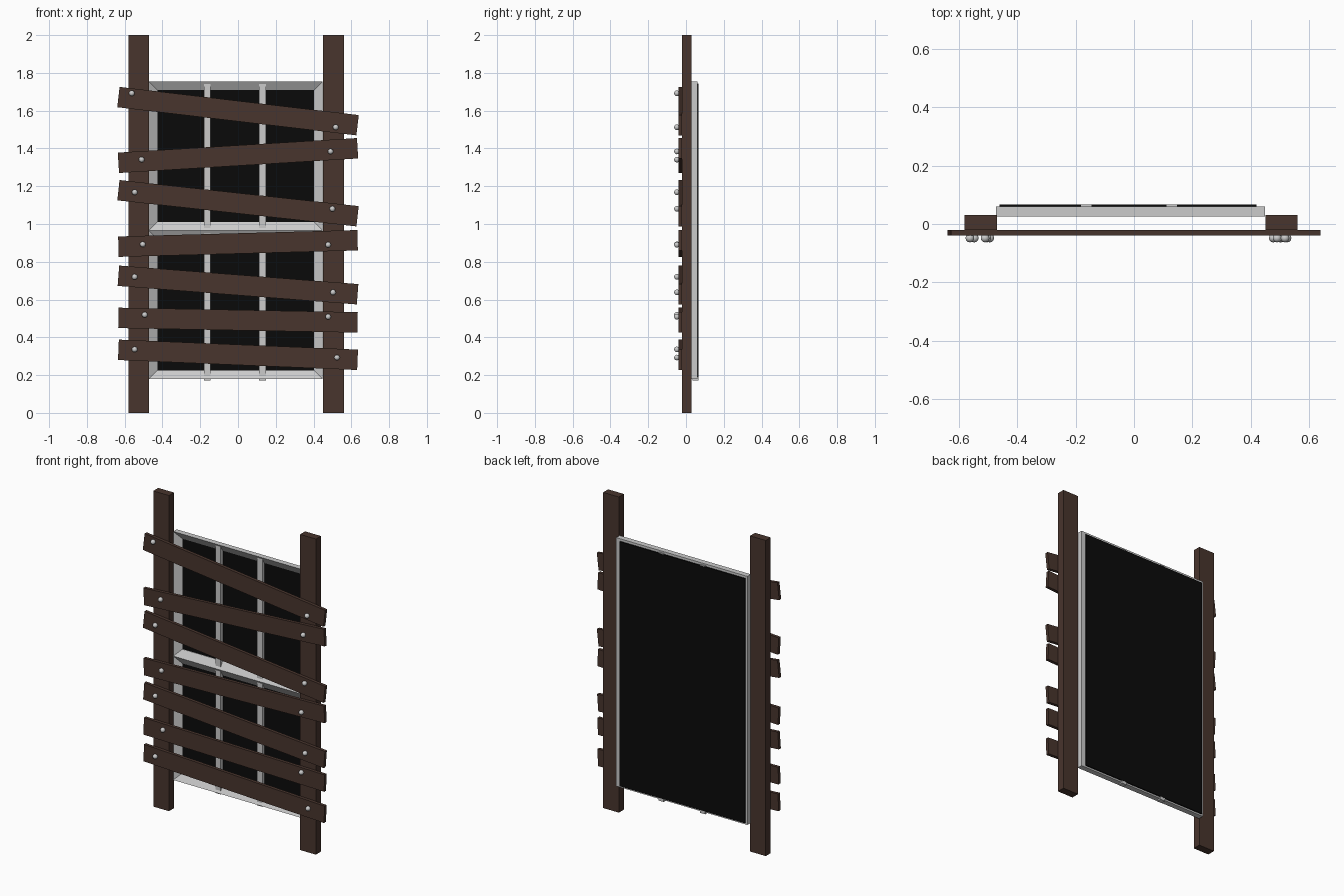
import bpy, bmesh, math
from mathutils import Matrix

if "Cube" in bpy.data.objects:
    bpy.data.objects.remove(bpy.data.objects["Cube"])


def material(name, rgb):
    m = bpy.data.materials.new(name)
    m.diffuse_color = (*rgb, 1)
    m.use_nodes = True
    m.node_tree.nodes["Principled BSDF"].inputs["Base Color"].default_value = m.diffuse_color
    return m


wood = material("dark_wood", (0.065, 0.035, 0.026))
black = material("black_glass", (0.003, 0.003, 0.003))


def finish(name, bm, mat=None):
    bmesh.ops.recalc_face_normals(bm, faces=bm.faces)
    me = bpy.data.meshes.new(name)
    bm.to_mesh(me)
    bm.free()
    ob = bpy.data.objects.new(name, me)
    bpy.context.collection.objects.link(ob)
    if mat:
        me.materials.append(mat)
    return ob


def box(name, x, y, z, mat=None, tilt=0):
    """Box from (min, max) ranges, tilted about y around its centre."""
    bm = bmesh.new()
    bmesh.ops.create_cube(bm, size=1)
    size = [r[1] - r[0] for r in (x, y, z)]
    bmesh.ops.transform(bm, matrix=Matrix.Diagonal((*size, 1)), verts=bm.verts)
    ob = finish(name, bm, mat)
    ob.location = [(r[0] + r[1]) / 2 for r in (x, y, z)]
    ob.rotation_euler.y = -tilt
    return ob


def sash(name, x0, x1, z0, z1, w=0.045):
    """Rectangular frame whose front slopes inward to the glass."""
    bm = bmesh.new()
    loops = []
    for inset, y in ((0, 0.06), (0, 0.025), (w, 0.053), (w, 0.06)):
        a, b, c, d = x0 + inset, x1 - inset, z0 + inset, z1 - inset
        loops.append([bm.verts.new((px, y, pz)) for px, pz in ((a, c), (b, c), (b, d), (a, d))])
    for k in range(4):
        p, q = loops[k], loops[(k + 1) % 4]
        for i in range(4):
            j = (i + 1) % 4
            bm.faces.new((p[i], p[j], q[j], q[i]))
    finish(name, bm)


# Upright posts
box("left_post", (-0.58, -0.47), (-0.02, 0.03), (0, 2), wood)
box("right_post", (0.45, 0.56), (-0.02, 0.03), (0, 2), wood)

# Window: two sashes, glass backing and glazing bars
sash("upper_sash", -0.472, 0.448, 0.965, 1.755)
sash("lower_sash", -0.472, 0.448, 0.18, 0.965)
box("glass_backing", (-0.46, 0.42), (0.056, 0.067), (0.19, 1.74), black)
for i, x in enumerate((-0.163, 0.129)):
    box(f"upper_glazing_bar_{i}", (x - 0.018, x + 0.018), (0.034, 0.066), (0.97, 1.745))
    box(f"lower_glazing_bar_{i}", (x - 0.018, x + 0.018), (0.034, 0.066), (0.172, 0.96))

# Planks: centre height at left and right end, then nail x, z at left and right
planks = [
    (1.672, 1.523, -0.562, 1.692, 0.517, 1.512),
    (1.324, 1.401, -0.51, 1.341, 0.49, 1.384),
    (1.179, 1.041, -0.547, 1.168, 0.50, 1.08),
    (0.880, 0.914, -0.504, 0.892, 0.477, 0.89),
    (0.726, 0.628, -0.547, 0.72, 0.503, 0.638),
    (0.503, 0.479, -0.494, 0.519, 0.477, 0.509),
    (0.334, 0.281, -0.547, 0.336, 0.524, 0.293),
]
for i, (zl, zr, *nails) in enumerate(planks):
    zc, half = (zl + zr) / 2, math.hypot(1.266, zr - zl) / 2
    box(f"plank_{i}", (-half, half), (-0.04, -0.02), (zc - 0.054, zc + 0.054),
        wood, math.atan2(zr - zl, 1.266))
    # Round nail heads
    for side, x, z in (("left", *nails[:2]), ("right", *nails[2:])):
        bm = bmesh.new()
        bmesh.ops.create_uvsphere(bm, u_segments=12, v_segments=8, radius=0.015)
        for f in bm.faces:
            f.smooth = True
        finish(f"nail_{side}_{i}", bm).location = (x, -0.048, z)
